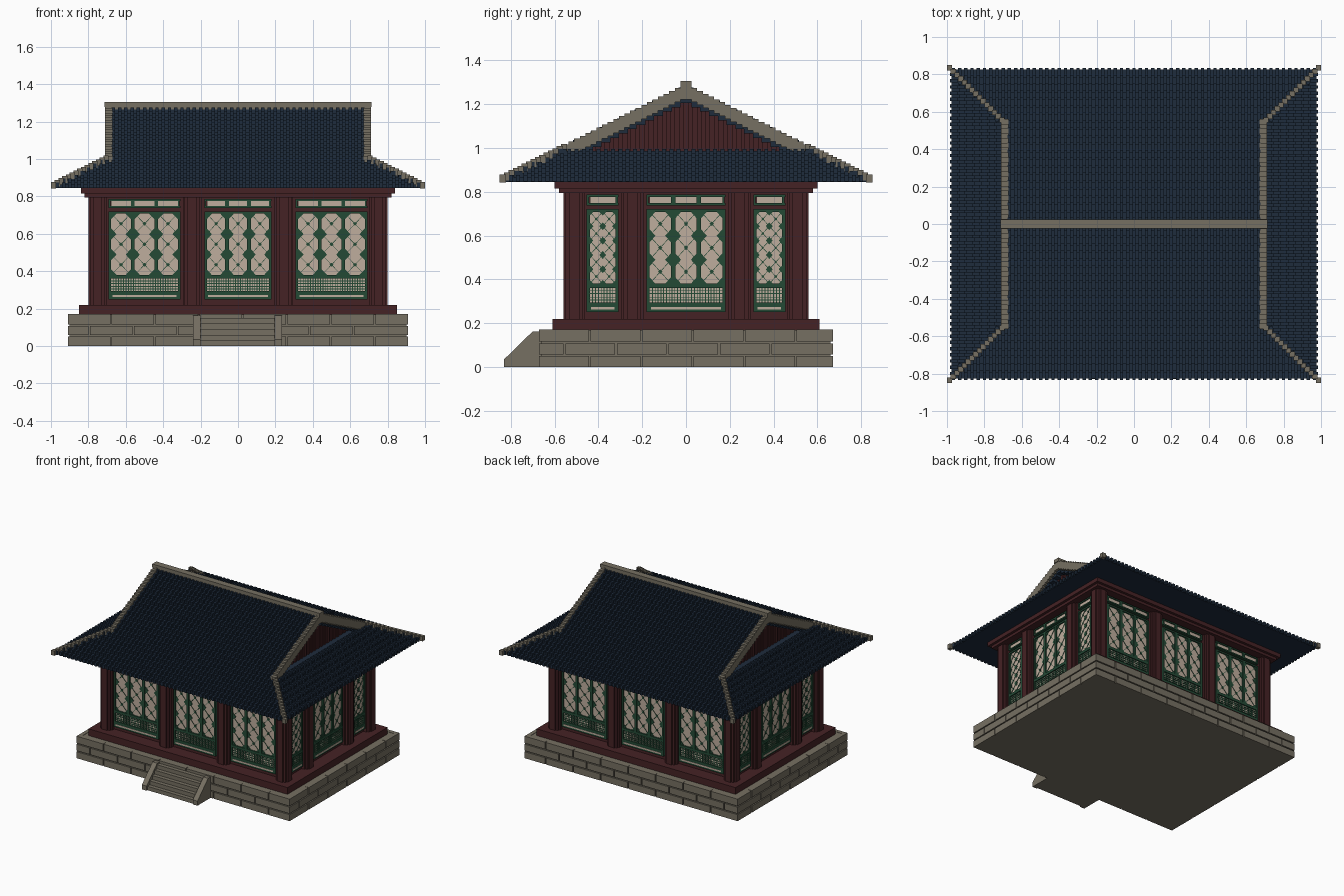
import bpy, bmesh

if "Cube" in bpy.data.objects:
    bpy.data.objects.remove(bpy.data.objects["Cube"])

def material(name, rgb):
    m = bpy.data.materials.new(name)
    m.diffuse_color = (*rgb, 1)
    m.use_nodes = True
    m.node_tree.nodes["Principled BSDF"].inputs["Base Color"].default_value = m.diffuse_color
    return m

STONE = material("grey stone", (0.18, 0.16, 0.122))
WOOD = material("dark red wood", (0.060, 0.016, 0.018))
GREEN = material("green paint", (0.017, 0.068, 0.036))
PAPER = material("window paper", (0.52, 0.42, 0.34))
TILE = material("navy roof tile", (0.013, 0.025, 0.046))


class Part:
    """Collects boxes and prisms into one mesh object."""
    def __init__(self, name, mat):
        self.name, self.mat, self.v, self.f = name, mat, [], []

    def prism(self, bottom, top):
        n, k = len(bottom), len(self.v)
        self.v += list(bottom) + list(top)
        self.f += [tuple(range(k, k + n)), tuple(range(k + n, k + 2 * n))]
        self.f += [(k + i, k + (i + 1) % n, k + n + (i + 1) % n, k + n + i) for i in range(n)]

    def box(self, x0, x1, y0, y1, z0, z1):
        ring = [(x0, y0), (x1, y0), (x1, y1), (x0, y1)]
        self.prism([(x, y, z0) for x, y in ring], [(x, y, z1) for x, y in ring])

    def build(self):
        me = bpy.data.meshes.new(self.name)
        me.from_pydata(self.v, [], self.f)
        bm = bmesh.new()
        bm.from_mesh(me)
        bmesh.ops.recalc_face_normals(bm, faces=bm.faces)
        bm.to_mesh(me)
        bm.free()
        me.materials.append(self.mat)
        ob = bpy.data.objects.new(self.name, me)
        bpy.context.collection.objects.link(ob)


# Stone platform: a core wrapped in three courses of blocks
base = Part("stone_platform", STONE)
base.box(-0.9, 0.9, -0.66, 0.66, 0, 0.168)
def course(half, z0, z1, first, put):
    a, e = -half, -half + first
    while a < half - 0.01:
        if half - e < 0.06:
            e = half
        put(a, e - (0.008 if e < half else 0), z0, z1)
        a, e = e, min(e + 0.235, half)
for row in range(3):
    z0, z1 = row * 0.058, row * 0.058 + (0.05 if row < 2 else 0.054)
    first = 0.12 if row % 2 else 0.235
    for s in (-1, 1):
        course(0.91, z0, z1, first, lambda a, e, p, q: base.box(a, e, s * 0.64, s * 0.67, p, q))
        course(0.67, z0, z1, first, lambda a, e, p, q: base.box(s * 0.88, s * 0.91, a, e, p, q))
base.build()

# Front steps between two sloping cheeks
steps = Part("front_steps", STONE)
for i in range(5):
    steps.box(-0.2, 0.195, -0.82 + 0.03 * i, -0.66, 0, 0.03 * (i + 1))
cheek = [(-0.83, 0), (-0.83, 0.035), (-0.7, 0.162), (-0.66, 0.162), (-0.66, 0)]
for x0, x1 in ((-0.24, -0.2), (0.195, 0.235)):
    steps.prism([(x0, y, z) for y, z in cheek], [(x1, y, z) for y, z in cheek])
steps.build()

# Timber sill, walls and top beams
timber = Part("timber_walls", WOOD)
timber.box(-0.85, 0.85, -0.61, 0.61, 0.168, 0.22)
timber.box(-0.75, 0.75, -0.51, 0.51, 0.22, 0.84)
timber.box(-0.82, 0.82, -0.58, 0.58, 0.795, 0.82)
timber.box(-0.84, 0.84, -0.60, 0.60, 0.815, 0.848)
timber.build()

# Columns with a stepped round section
columns = Part("columns", WOOD)
spots = [(x, y) for x in (-0.75, -0.245, 0.245, 0.75) for y in (-0.51, 0.51)]
spots += [(x, y) for x in (-0.75, 0.75) for y in (-0.245, 0.245)]
for cx, cy in spots:
    for a, b in ((0.05, 0.024), (0.024, 0.05), (0.04, 0.04)):
        columns.box(cx - a, cx + a, cy - b, cy + b, 0.22, 0.8)
columns.build()

# Windows, drawn in wall coordinates: u along the wall, z up, d outwards
WALLS = [lambda u, z, d: (u, -0.51 - d, z), lambda u, z, d: (u, 0.51 + d, z),
         lambda u, z, d: (0.75 + d, u, z), lambda u, z, d: (-0.75 - d, u, z)]
frames = Part("window_frames", GREEN)
lattice = Part("window_lattice", GREEN)
paper = Part("window_paper", PAPER)

def plate(part, wall, pts, d):
    part.prism([wall(u, z, 0) for u, z in pts], [wall(u, z, d) for u, z in pts])

def rect(part, wall, u0, u1, z0, z1, d):
    plate(part, wall, [(u0, z0), (u1, z0), (u1, z1), (u0, z1)], d)

def diamond(wall, u, z, a, b, box):
    pts = []
    for p, q in ((u - a, z), (u, z - b), (u + a, z), (u, z + b)):
        pt = (min(max(p, box[0]), box[1]), min(max(q, box[2]), box[3]))
        if pt not in pts:
            pts.append(pt)
    if len(pts) > 2:
        plate(lattice, wall, pts, 0.016)

def bar(wall, u0, z0, u1, z1, w=0.0018):
    plate(lattice, wall, [(u0 - w, z0), (u0 + w, z0), (u1 + w, z1), (u1 - w, z1)], 0.015)

def panel(wall, u0, u1, z0, z1, nx, nz):
    """Paper panel with a lattice of rounded cells."""
    rect(paper, wall, u0, u1, z0, z1, 0.012)
    w, h = (u1 - u0) / nx, (z1 - z0) / nz
    for i in range(nx + 1):
        for j in range(nz + 1):
            u, z = u0 + i * w, z0 + j * h
            diamond(wall, u, z, w * 0.27, h * 0.27, (u0, u1, z0, z1))
            if i < nx and j < nz:
                bar(wall, u, z, u + w, z + h)
                bar(wall, u + w, z, u, z + h)
                diamond(wall, u + w / 2, z + h / 2, w * 0.1, h * 0.1, (u0, u1, z0, z1))

def window(wall, c, half, n, nx, nz):
    a, b = c - half, c + half
    rail = 0.014
    for z0, z1 in ((0.25, 0.295), (0.36, 0.38), (0.708, 0.72), (0.738, 0.748), (0.776, 0.786)):
        rect(frames, wall, a, b, z0, z1, 0.022)
    for u0 in (a, b - rail):
        rect(frames, wall, u0, u0 + rail, 0.25, 0.72, 0.022)
        rect(frames, wall, u0, u0 + 0.01, 0.738, 0.786, 0.022)
    # bottom slit and fine mesh band
    rect(paper, wall, a + 0.02, b - 0.02, 0.262, 0.274, 0.024)
    rect(paper, wall, a + rail, b - rail, 0.295, 0.36, 0.012)
    m = round((2 * half - 2 * rail) / 0.013)
    for i in range(1, m):
        u = a + rail + (2 * half - 2 * rail) * i / m
        rect(lattice, wall, u - 0.002, u + 0.002, 0.295, 0.36, 0.015)
    for z in (0.305, 0.318, 0.335, 0.348):
        rect(lattice, wall, a + rail, b - rail, z - 0.002, z + 0.002, 0.016)
    # main panels with posts, and transom lights above
    w = (2 * half - 2 * rail + 0.02) / n
    for i in range(n):
        u0 = a + rail + i * w
        u1 = u0 + w - 0.02
        panel(wall, u0, u1, 0.38, 0.708, nx, nz)
        rect(paper, wall, u0, u1, 0.748, 0.776, 0.014)
        if i < n - 1:
            rect(frames, wall, u1, u1 + 0.02, 0.36, 0.72, 0.022)
            rect(frames, wall, u1, u1 + 0.02, 0.738, 0.786, 0.022)

for k, wall in enumerate(WALLS):
    if k < 2:
        for c in (-0.5, 0, 0.5):
            window(wall, c, 0.192 if c else 0.18, 3, 1, 3)
    else:
        window(wall, 0, 0.18, 3, 1, 3)
        for c in (-0.38, 0.38):
            window(wall, c, 0.073, 1, 2, 5)
for part in (frames, lattice, paper):
    part.build()

# Stepped hip-and-gable roof with tile ribs running down each slope
RUN, RISE, HIP, LEVELS = 0.04, 0.02, 7, 21
roof = Part("roof_slopes", TILE)
ribs = Part("tile_ribs", TILE)
for i in range(LEVELS):
    hy, z = 0.825 - RUN * i, 0.845 + RISE * i
    hx = 0.975 - RUN * i if i < HIP else 0.69
    if i < HIP:
        roof.box(-hx, hx, -hy, hy, z, z + RISE)
    for s in (-1, 1):
        if i >= HIP:
            roof.box(-hx, hx, s * max(hy - 0.08, 0), s * hy, z - 0.02, z + RISE)
        for j in range(-29, 30):
            x = j * 0.0333
            if abs(x) < hx:
                ribs.box(x - 0.009, x + 0.009, s * (hy - RUN), s * (hy + 0.01), z + 0.001, z + RISE + 0.01)
            if i < HIP and abs(x) < hy:
                ribs.box(s * (hx - RUN), s * (hx + 0.01), x - 0.009, x + 0.009, z + 0.001, z + RISE + 0.01)
roof.build()
ribs.build()

# Gable walls of upright planks
gable = Part("gable_planks", WOOD)
for j in range(-25, 26):
    y, x = j * 0.02, 0.64 + 0.007 * (j % 2)
    gable.box(-x, x, y - 0.01, y + 0.01, 0.96, 1.235 - 0.5 * abs(y))
gable.build()

# Stone ridges: main ridge, gable edges and hips
ridge = Part("stone_ridges", STONE)
ridge.box(-0.70, 0.70, -0.018, 0.018, 1.23, 1.28)
ridge.box(-0.715, 0.715, -0.025, 0.025, 1.278, 1.305)
for sx in (-1, 1):
    for sy in (-1, 1):
        for i in range(22):
            y = 0.0255 * i
            z = 1.285 - 0.0128 * i
            ridge.box(sx * 0.672, sx * 0.71, sy * y, sy * (y + 0.0256), z - 0.064, z)
        for i in range(15):
            x, y, z = 0.986 - 0.02 * i, 0.836 - 0.02 * i, 0.868 + 0.01 * i
            r = 0.014
            ridge.box(sx * (x - r), sx * (x + r), sy * (y - r), sy * (y + r), z - 0.026, z + 0.01)
ridge.build()
